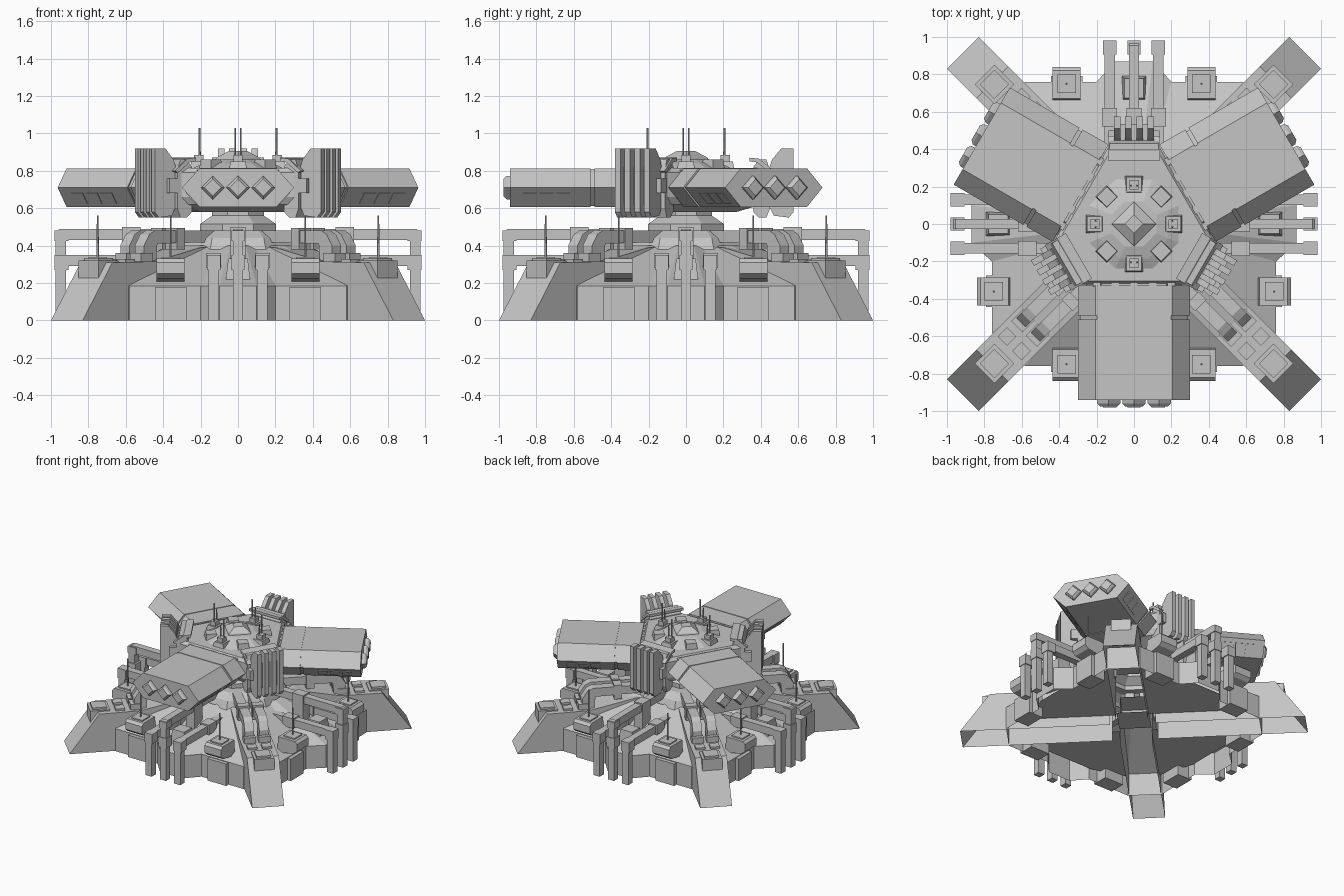
import bpy, bmesh, math
from mathutils import Matrix, Vector

if "Cube" in bpy.data.objects:
    bpy.data.objects.remove(bpy.data.objects["Cube"])

grey = bpy.data.materials.new("light_grey")
grey.diffuse_color = (0.56, 0.56, 0.56, 1)
grey.use_nodes = True
grey.node_tree.nodes["Principled BSDF"].inputs["Base Color"].default_value = grey.diffuse_color


def loft(name, rings, ang=0, caps=(True, True), hollow=None):
    """Join rings of 3D points with flat faces, then turn the part around z.
    hollow = x of an inner end; that end and the ground face are left open."""
    bm = bmesh.new()
    vs = [[bm.verts.new(p) for p in r] for r in rings]
    n = len(vs[0])
    for a, b in zip(vs, vs[1:]):
        for i in range(n):
            bm.faces.new((a[i], a[(i + 1) % n], b[(i + 1) % n], b[i]))
    if caps[0]:
        bm.faces.new(vs[0][::-1])
    if caps[1]:
        bm.faces.new(vs[-1])
    if len(rings) > 1:
        bmesh.ops.recalc_face_normals(bm, faces=bm.faces)
    if hollow is not None:
        dead = [f for f in bm.faces if all(v.co.z < .001 for v in f.verts)
                or all(v.co.x < hollow + .001 for v in f.verts)]
        bmesh.ops.delete(bm, geom=dead, context='FACES')
    bm.transform(Matrix.Rotation(math.radians(ang), 4, 'Z'))
    me = bpy.data.meshes.new(name)
    bm.to_mesh(me)
    bm.free()
    me.materials.append(grey)
    ob = bpy.data.objects.new(name, me)
    bpy.context.collection.objects.link(ob)
    return ob


def box(name, x, y, z, ang=0, top=1.0):
    """Box from (min, max) ranges; top shrinks the upper face."""
    cx, cy = sum(x) / 2, sum(y) / 2
    hx, hy = (x[1] - x[0]) / 2, (y[1] - y[0]) / 2
    ring = lambda s, h: [(cx + a * hx * s, cy + b * hy * s, h)
                         for a, b in ((-1, -1), (1, -1), (1, 1), (-1, 1))]
    return loft(name, [ring(1, z[0]), ring(top, z[1])], ang)


def side(name, prof, y0, y1, ang=0, hollow=None):
    """Extrude a radial (r, z) profile across the width."""
    return loft(name, [[(r, y, z) for r, z in prof] for y in (y0, y1)], ang, hollow=hollow)


def plan(pts, s, z):
    return [(x * s, y * s, z) for x, y in pts]


def ngon(n, r, z, off=0, c=(0, 0)):
    return [(c[0] + r * math.cos(off + math.tau * i / n),
             c[1] + r * math.sin(off + math.tau * i / n), z) for i in range(n)]


def rod(name, x, y, z, ang=0):
    loft(name, [ngon(6, 0.006, z[0], c=(x, y)), ngon(6, 0.005, z[1], c=(x, y))], ang)


# Base shell with a bulge on each side
quad = [(.87, -.1), (.87, .1), (.76, .2), (.76, .58), (.58, .76), (.2, .76)]
outline = [tuple((Matrix.Rotation(k * math.pi / 2, 2) @ Vector(p))) for k in range(4) for p in quad]
loft("base_shell", [plan(outline, 1, 0), plan(outline, 1, .185), plan(outline, .42, .4)],
     caps=(False, False))

# Central hub and neck, and the plate where the hollow legs meet
e = math.pi / 8
loft("hub", [ngon(8, r, z, e) for r, z in
             ((.4, .36), (.36, .44), (.29, .48), (.22, .48), (.22, .515), (.15, .56), (.15, .63))],
     caps=(False, True))
loft("centre_plate", [ngon(4, .17, .1)], caps=(False, True))

for k in range(4):
    # Floor panels between the legs
    a = 90 * k
    loft("floor_panel", [[(x, y, .08) for x, y in
                          ((.17, 0), (.65, -.48), (.74, -.2), (.74, .2), (.65, .48))]],
         a, caps=(True, False))

    # Three radial pipes on each side, the middle one higher
    for s, h in ((-.13, .35), (0, .49), (.13, .35)):
        side("side_pipe", [(.3, h - .06), (.3, h), (.955, h), (.975, h - .02), (.975, .0), (.92, 0),
                           (.92, h - .06)], s - .028, s + .028, a)
        box("post_collar", (.905, .98), (s - .036, s + .036), (.27, .35), a)
        box("pipe_elbow", (.905, .98), (s - .034, s + .034), (h - .065, h - .01), a)
        box("pipe_root", (.52, .62), (s - .04, s + .04), (.28, h + .01), a)
    box("side_vent", (.66, .79), (-.065, .065), (.22, .33), a, .8)

    # Equipment boxes with aerials, carried on wall pillars
    for s in (-.36, .36):
        box("wall_pillar", (.66, .79), (s - .085, s + .085), (0, .18), a)
        side("equipment_box", [(.66, .2), (.81, .225), (.84, .25), (.84, .31), (.82, .33), (.67, .33)],
             s - .075, s + .075, a)
        box("equipment_lid", (.7, .8), (s - .05, s + .05), (.33, .34), a)
        rod("equipment_aerial", .75, s, (.33, .56), a)

    # Diagonal hollow legs with paired pipes and a foot box
    a = 45 + 90 * k
    side("leg", [(.17, 0), (1.294, 0), (1.07, .31), (.75, .315), (.4, .39), (.17, .4)],
         -.12, .12, a, hollow=.17)
    for s in (-.055, .055):
        side("leg_pipe", [(.25, .42), (.25, .48), (.72, .48), (.76, .46), (.80, .40), (.80, .31),
                          (.71, .31), (.70, .41)], s - .035, s + .035, a)
        box("pipe_collar", (.5, .56), (s - .043, s + .043), (.38, .495), a)
        box("pipe_foot", (.74, .83), (s - .043, s + .043), (.3, .36), a)
        box("leg_plate", (.87, .94), (s - .035, s + .035), (.3, .328), a)
    box("leg_box", (.98, 1.13), (-.075, .075), (.18, .32), a)
    box("leg_box_lid", (1.0, 1.11), (-.055, .055), (.32, .335), a)

# Turret core: a triangle with cut corners, and a raised roof
tri = []
for k in range(3):
    m = Matrix.Rotation(math.radians(90 + 120 * k), 2)
    tri += [tuple(m @ Vector(p)) for p in ((.45, -.13), (.45, .13))]
loft("turret_core", [plan(tri, s, z) for s, z in
                     ((.6, .58), (.9, .62), (.96, .66), (.96, .79), (.9, .815))])
loft("turret_roof", [ngon(8, r, z, e) for r, z in ((.27, .81), (.2, .84), (.13, .86))])
loft("roof_pyramid", [ngon(4, .125, .85), ngon(4, .115, .87), ngon(4, .05, .905)])

# Roof aerials and sensor blocks
for k in range(4):
    box("aerial_base", (.16, .26), (-.05, .05), (.8, .85), 90 * k, .8)
    box("aerial_socket", (.185, .235), (-.025, .025), (.85, .885), 90 * k)
    rod("roof_aerial", .205, .015, (.88, 1.03), 90 * k)
    rod("roof_short_aerial", .205, -.015, (.88, .97), 90 * k)
    box("sensor_block", (.16, .25), (-.045, .045), (.8, .86), 45 + 90 * k, .85)


def hexa(r, s=1.0):
    """Flat hexagonal pod section at radius r."""
    return [(r, y * s, .71 + z * s) for y, z in
            ((-.3, 0), (-.205, .103), (.205, .103), (.3, 0), (.205, -.103), (-.205, -.103))]


for a in (-90, 30, 150):
    # Missile pod: inner part, groove and outer part
    loft("pod", [hexa(.29, .85), hexa(.33, .85), hexa(.33), hexa(.49), hexa(.49, .96), hexa(.51, .96),
                 hexa(.51), hexa(.94)], a)
    for y in (-.135, 0, .135):
        d = lambda r, s: [(r, y + s, .71), (r, y, .71 + s), (r, y - s, .71), (r, y, .71 - s)]
        loft("missile_tube", [d(.92, .064), d(.96, .062), d(.977, .045)], a)
    # Slits on the lower slanted sides
    for s in (-1, 1):
        for r in (.62, .71, .80):
            q = lambda o: [(r + i * .07, s * (.3 - .095 * t + o), .71 - .103 * t - o)
                           for i, t in ((0, .25), (1, .25), (1, .8), (0, .8))]
            loft("pod_slit_plate", [q(-.003), q(.003)], a)
    # Small clamps around the pod root
    for y in (-.2, -.1, 0, .1, .2):
        box("pod_clamp", (.295, .335), (y - .02, y + .02), (.77, .805), a)

for a in (90, 210, 330):
    # Bracket and cooling fins between the pods
    side("fin_bracket", [(.36, .58), (.39, .55), (.43, .55), (.45, .6), (.45, .8), (.43, .86),
                         (.39, .86), (.36, .82)], -.13, .13, a)
    side("bracket_visor", [(.34, .85), (.34, .87), (.39, .865), (.47, .80), (.45, .79), (.38, .845)],
         -.14, .14, a)
    for y in (-.09, -.03, .03, .09):
        side("cooling_fin", [(.44, .62), (.47, .56), (.55, .55), (.575, .58), (.575, .92),
                             (.51, .92), (.46, .86), (.44, .8)], y - .017, y + .017, a)
    box("fin_core", (.42, .535), (-.1, .1), (.62, .82), a)
    for s in (-1, 1):
        box("bracket_knob", (.44, .5), sorted((s * .1, s * .135)), (.68, .76), a)
